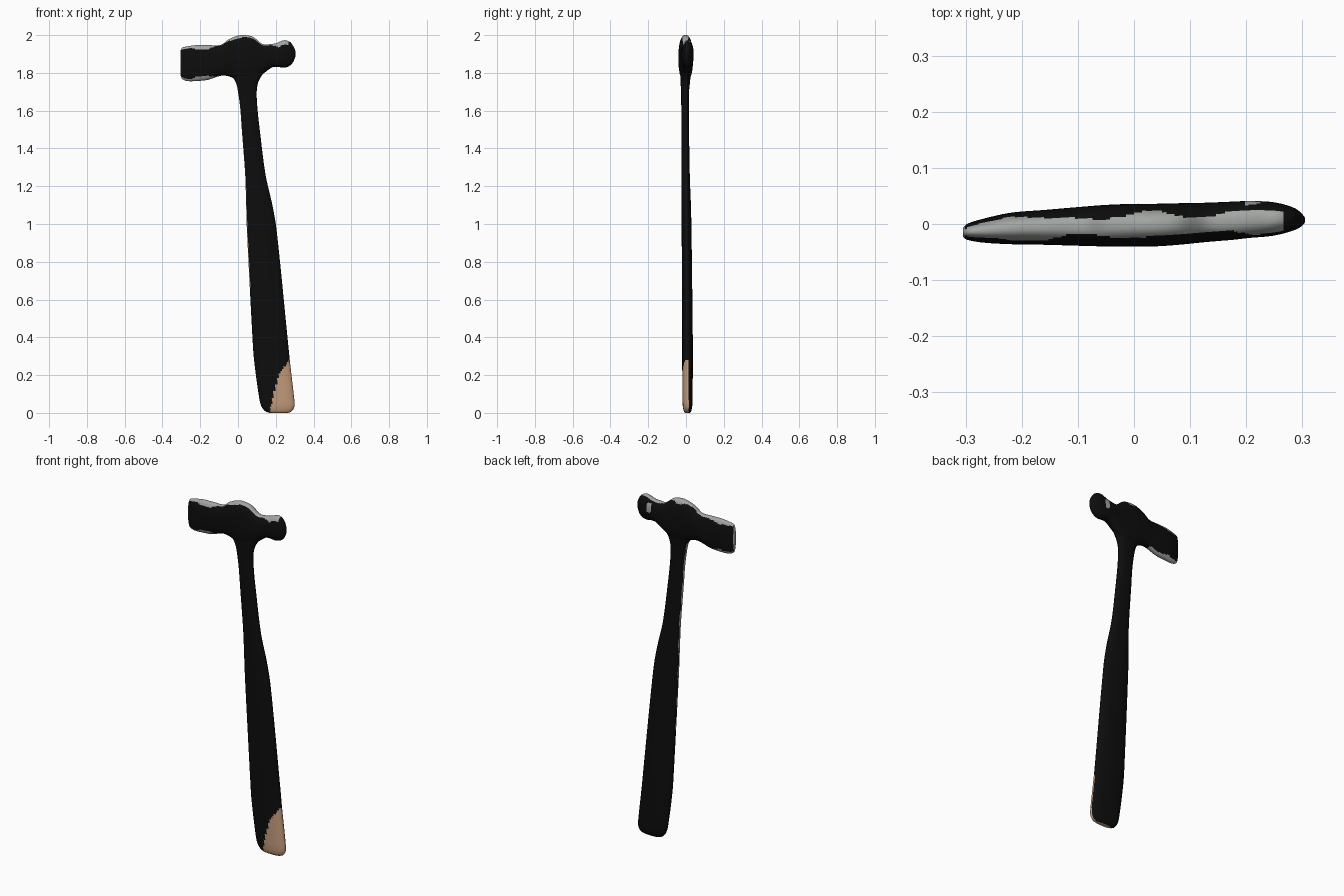
import bpy, bmesh, math
from mathutils import Vector

if "Cube" in bpy.data.objects:
    bpy.data.objects.remove(bpy.data.objects["Cube"])


def material(name, rgb):
    m = bpy.data.materials.new(name)
    m.diffuse_color = (*rgb, 1)
    m.use_nodes = True
    m.node_tree.nodes["Principled BSDF"].inputs["Base Color"].default_value = m.diffuse_color
    return m


MATS = [material("black", (0.004, 0.004, 0.004)),
        material("worn_grey", (0.36, 0.38, 0.36)),
        material("bare_wood", (0.55, 0.33, 0.20))]


def spline(rows, sub):
    """Smoothly subdivide a list of section rows."""
    out = []
    for i in range(len(rows) - 1):
        a, b = rows[i], rows[i + 1]
        p, q = rows[max(i - 1, 0)], rows[min(i + 2, len(rows) - 1)]
        n = max(2, math.ceil((abs(b[0] - a[0])) / sub))
        da, db = (b[0] - p[0]), (q[0] - a[0])
        h = b[0] - a[0]
        for k in range(n):
            t = k / n
            row = [a[0] + h * t]
            for j in range(1, len(a)):
                ma = (b[j] - p[j]) / da * h
                mb = (q[j] - a[j]) / db * h
                row.append((2*t**3 - 3*t**2 + 1) * a[j] + (t**3 - 2*t**2 + t) * ma
                           + (3*t**2 - 2*t**3) * b[j] + (t**3 - t**2) * mb)
            out.append(row)
    return out + [list(rows[-1])]


def loft(name, rows, sub, place, rule, power=2.4, n=56):
    """Rows: position, low, high, half thickness, y centre."""
    bm = bmesh.new()
    rings = []
    for s, lo, hi, th, yc in spline(rows, sub):
        ring = []
        for i in range(n):
            t = 2 * math.pi * i / n
            c, d = math.cos(t), math.sin(t)
            u = math.copysign(abs(c) ** (2 / power), c) * (hi - lo) / 2 + (lo + hi) / 2
            v = math.copysign(abs(d) ** (2 / power), d) * th + yc
            ring.append(bm.verts.new(place(s, u, v)))
        rings.append(ring)
    for a, b in zip(rings, rings[1:]):
        for i in range(n):
            j = (i + 1) % n
            bm.faces.new((a[i], a[j], b[j], b[i]))
    bm.faces.new(rings[0])
    bm.faces.new(rings[-1])
    bmesh.ops.recalc_face_normals(bm, faces=bm.faces)
    bm.normal_update()
    for f in bm.faces:
        f.smooth = True
        f.material_index = rule(f.calc_center_median(), f.normal)
    me = bpy.data.meshes.new(name)
    bm.to_mesh(me)
    bm.free()
    for m in MATS:
        me.materials.append(m)
    ob = bpy.data.objects.new(name, me)
    bpy.context.collection.objects.link(ob)
    return ob


# Head: flat striking face on the left, cheek bump, ball on the right
head_rows = [
    (-.305, 1.79, 1.915, .008, -.015), (-.298, 1.77, 1.932, .014, -.014),
    (-.27, 1.757, 1.94, .021, -.012), (-.22, 1.757, 1.947, .028, -.008),
    (-.16, 1.763, 1.947, .031, -.006), (-.09, 1.785, 1.949, .035, -.004),
    (-.05, 1.782, 1.977, .037, -.003), (0, 1.762, 1.997, .038, -.002),
    (.035, 1.755, 2.0, .038, -.002), (.08, 1.76, 1.99, .037, 0),
    (.13, 1.793, 1.953, .035, .003), (.178, 1.828, 1.953, .034, .006),
    (.204, 1.832, 1.958, .033, .008), (.247, 1.828, 1.973, .030, .009),
    (.28, 1.842, 1.96, .022, .009), (.296, 1.865, 1.935, .014, .008),
    (.305, 1.89, 1.915, .004, .007)]


def head_colour(c, nrm):
    mid = -.003 + .03 * c.x + .003 * math.sin(c.x * 45)
    half = .018 + .005 * math.sin(c.x * 30 + 1)
    strip = abs(c.y - mid) < half
    top = c.z > 1.9 and nrm.z > .3 and c.x < .27
    under = nrm.z < -.3 and c.x < -.1
    face_end = c.x < -.3
    patch = c.y > .02 and .195 < c.x < .225 and 1.89 < c.z < 1.94
    return 1 if (strip and (top or under or face_end)) or patch else 0


loft("hammer_head", head_rows, .008, lambda s, u, v: Vector((s, v, u)), head_colour)

# Handle: slanted flat shaft, flared where it meets the head
handle_rows = [
    (0, .165, .265, .012, .008), (.008, .145, .284, .019, .008),
    (.035, .124, .299, .025, .008), (.08, .112, .297, .027, .008),
    (.28, .085, .274, .028, .008), (.39, .077, .263, .028, .008),
    (.97, .047, .204, .026, .003), (1.1, .043, .182, .025, .001),
    (1.26, .038, .146, .022, -.002), (1.5, .02, .115, .020, -.004),
    (1.61, .012, .103, .020, -.005), (1.70, .0, .099, .021, -.005),
    (1.75, -.012, .107, .025, -.004), (1.785, -.035, .125, .027, -.003),
    (1.81, -.06, .145, .024, -.003)]


def handle_colour(c, nrm):
    # bare wood corner at the lower right of the front
    z = c.z
    if z < .1:
        edge = .165 + .25 * z
    elif z < .2:
        edge = .19 + .25 * (z - .1)
    else:
        edge = .215 + .7 * (z - .2)
    if z < .285 and c.x > edge and c.y < .014:
        return 2
    # narrow worn line along the left edge
    if .65 < z < 1.76 and nrm.x < -.8 and abs(c.y + .004) < .009 + .004 * math.sin(z * 40):
        return 2 if z < 1.0 else 1
    return 0


loft("handle", handle_rows, .012, lambda s, u, v: Vector((u, v, s)), handle_colour)
